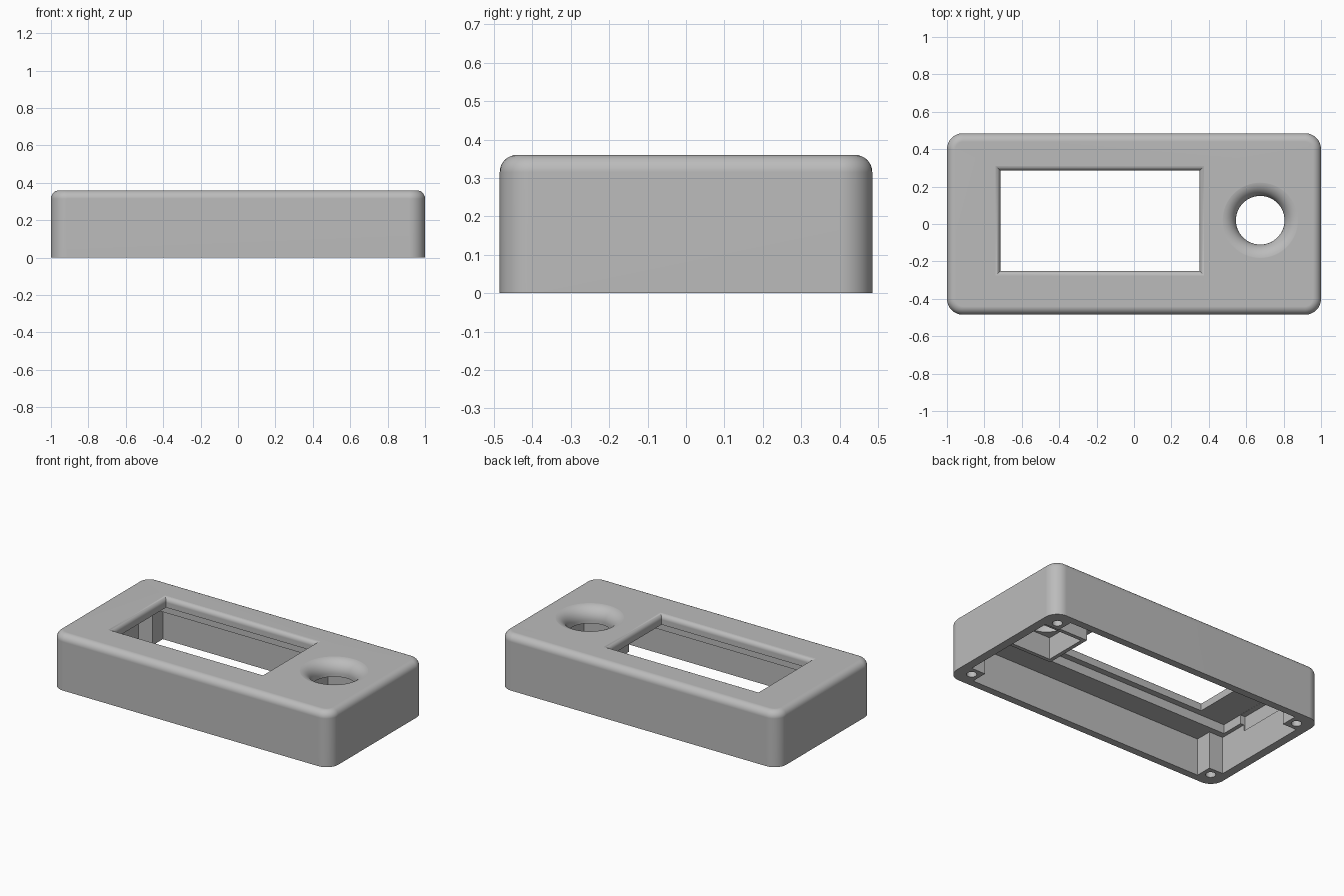
import bpy, bmesh, math

if "Cube" in bpy.data.objects:
    bpy.data.objects.remove(bpy.data.objects["Cube"])

HX, HY, H = 1.0, 0.485, 0.36      # half length, half depth, height
CORNER, FILLET, STEPS = 0.085, 0.045, 8

grey = bpy.data.materials.new("grey plastic")
grey.diffuse_color = (0.5, 0.5, 0.5, 1)
grey.use_nodes = True
grey.node_tree.nodes["Principled BSDF"].inputs["Base Color"].default_value = grey.diffuse_color


def loft(name, rings):
    """Closed solid through a stack of equal-length rings of points."""
    bm = bmesh.new()
    loops = [[bm.verts.new(p) for p in ring] for ring in rings]
    n = len(loops[0])
    for a, b in zip(loops, loops[1:]):
        for i in range(n):
            j = (i + 1) % n
            bm.faces.new((a[i], a[j], b[j], b[i]))
    bm.faces.new(loops[0][::-1])
    bm.faces.new(loops[-1])
    bmesh.ops.recalc_face_normals(bm, faces=bm.faces[:])
    mesh = bpy.data.meshes.new(name)
    bm.to_mesh(mesh)
    bm.free()
    mesh.materials.append(grey)
    obj = bpy.data.objects.new(name, mesh)
    bpy.context.collection.objects.link(obj)
    return obj


def rect(x0, x1, y0, y1, z, grow=0.0):
    x0, x1, y0, y1 = x0 - grow, x1 + grow, y0 - grow, y1 + grow
    return [(x0, y0, z), (x1, y0, z), (x1, y1, z), (x0, y1, z)]


def box(name, x0, x1, y0, y1, z0, z1):
    return loft(name, [rect(x0, x1, y0, y1, z) for z in (z0, z1)])


def circle(x, y, r, z, n):
    return [(x + r * math.cos(2 * math.pi * i / n),
             y + r * math.sin(2 * math.pi * i / n), z) for i in range(n)]


def rounded_rect(inset, z):
    r, pts = CORNER - inset, []
    for k, (sx, sy) in enumerate(((1, 1), (-1, 1), (-1, -1), (1, -1))):
        for i in range(STEPS + 1):
            a = math.pi / 2 * (k + i / STEPS)
            pts.append((sx * (HX - CORNER) + r * math.cos(a),
                        sy * (HY - CORNER) + r * math.sin(a), z))
    return pts


def combine(target, other, operation):
    mod = target.modifiers.new(operation, 'BOOLEAN')
    mod.operation, mod.object, mod.solver = operation, other, 'EXACT'
    bpy.context.view_layer.objects.active = target
    bpy.ops.object.modifier_apply(modifier=mod.name)
    bpy.data.objects.remove(other, do_unlink=True)


# Outer shell with rounded corners and a rounded top edge
rings = [rounded_rect(0, 0)]
for i in range(STEPS + 1):
    a = math.pi / 2 * i / STEPS
    rings.append(rounded_rect(FILLET * (1 - math.cos(a)),
                              H - FILLET + FILLET * math.sin(a)))
case = loft("case_shell", rings)

# Main cavity, leaving a square post in each corner
IX, IY, PX, PY = 0.945, 0.437, 0.845, 0.33
plan = [(IX, -PY), (IX, PY), (PX, PY), (PX, IY), (-PX, IY), (-PX, PY),
        (-IX, PY), (-IX, -PY), (-PX, -PY), (-PX, -IY), (PX, -IY), (PX, -PY)]
combine(case, loft("cavity", [[(x, y, z) for x, y in plan]
                              for z in (-0.1, 0.24)]), 'DIFFERENCE')

# Square sleeve below the round opening
CX, CY = 0.675, 0.02
combine(case, box("sleeve", CX - 0.165, CX + 0.165, CY - 0.165, CY + 0.165,
                  0.12, 0.26), 'UNION')
combine(case, box("sleeve_hollow", CX - 0.14, CX + 0.14, CY - 0.14, CY + 0.14,
                  -0.1, 0.262), 'DIFFERENCE')

# Stepped recess for the panel behind the window, with its end notch
combine(case, box("panel_recess", -0.92, 0.49, -0.29, 0.325, 0.2, 0.298),
        'DIFFERENCE')
combine(case, box("end_notch", -0.955, -0.9, -0.14, 0.28, 0.2, 0.297),
        'DIFFERENCE')

# Window with a rolled edge
R = 0.03
rings = [rect(-0.715, 0.35, -0.25, 0.285, 0.2)]
for i in range(STEPS + 1):
    a = math.pi / 2 * i / STEPS
    rings.append(rect(-0.715, 0.35, -0.25, 0.285,
                      H + 0.0005 - R + R * math.sin(a), R * (1 - math.cos(a))))
rings.append(rect(-0.715, 0.35, -0.25, 0.285, 0.5, R))
combine(case, loft("window", rings), 'DIFFERENCE')

# Round opening with a wide flared lip
R, N = 0.08, 64
rings = [circle(CX, CY, 0.13, 0.2, N)]
for i in range(13):
    a = math.pi / 2 * i / 12
    rings.append(circle(CX, CY, 0.13 + R * (1 - math.cos(a)),
                        H + 0.0005 - R + R * math.sin(a), N))
rings.append(circle(CX, CY, 0.21, 0.5, N))
combine(case, loft("round_opening", rings), 'DIFFERENCE')

# Screw holes in the corner posts
for sx in (-1, 1):
    for sy in (-1, 1):
        combine(case, loft("screw_hole", [circle(sx * 0.9, sy * 0.385, 0.03, z, 24)
                                          for z in (-0.1, 0.2)]), 'DIFFERENCE')

# Smooth the fillets while keeping flat faces flat
bpy.context.view_layer.objects.active = case
case.select_set(True)
bpy.ops.object.shade_smooth_by_angle(angle=math.radians(30))
weighted = case.modifiers.new("flat_faces", 'WEIGHTED_NORMAL')
weighted.keep_sharp = True
